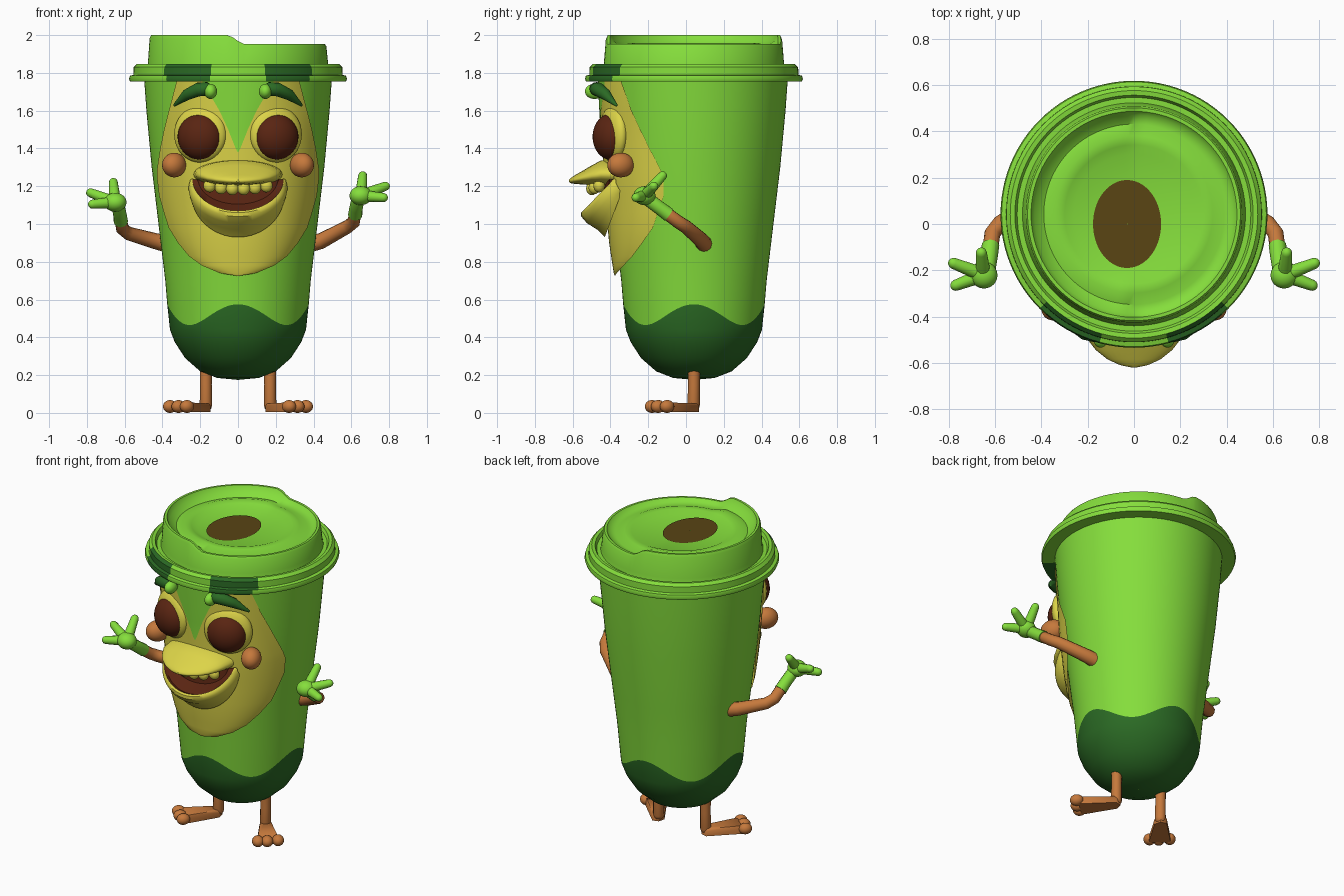
import bpy, bmesh, math
from mathutils import Vector, Matrix

if "Cube" in bpy.data.objects:
    bpy.data.objects.remove(bpy.data.objects["Cube"])

def mat(name, c):
    m = bpy.data.materials.new(name)
    m.diffuse_color = (*c, 1)
    m.use_nodes = True
    m.node_tree.nodes["Principled BSDF"].inputs["Base Color"].default_value = m.diffuse_color
    return m

GREEN = mat("light_green", (0.235, 0.73, 0.045))
DARK = mat("dark_green", (0.024, 0.145, 0.018))
YELLOW = mat("yellow", (0.72, 0.66, 0.065))
ORANGE = mat("orange", (0.56, 0.19, 0.045))
BROWN = mat("dark_red_brown", (0.10, 0.018, 0.006))
COFFEE = mat("lid_brown", (0.10, 0.058, 0.007))
CY = 0.042  # cup axis in y

def finish(name, bm, mats, angle=40):
    bmesh.ops.remove_doubles(bm, verts=bm.verts, dist=1e-5)
    bmesh.ops.recalc_face_normals(bm, faces=bm.faces)
    me = bpy.data.meshes.new(name)
    bm.to_mesh(me)
    bm.free()
    for m in mats:
        me.materials.append(m)
    me.shade_smooth()
    me.set_sharp_from_angle(angle=math.radians(angle))
    ob = bpy.data.objects.new(name, me)
    bpy.context.collection.objects.link(ob)
    return ob

def loft(name, rows, mats, closed=False, caps=False, rule=None, angle=40):
    """Skin rows of points; rule(row, centre) gives the material index."""
    bm = bmesh.new()
    vs = [[bm.verts.new(p) for p in r] for r in rows]
    n = len(rows[0])
    for i in range(len(rows) - 1):
        for j in range(n if closed else n - 1):
            k = (j + 1) % n
            f = bm.faces.new((vs[i][j], vs[i][k], vs[i + 1][k], vs[i + 1][j]))
            if rule:
                f.material_index = rule(i, f.calc_center_median())
    if caps:
        bm.faces.new(vs[0])
        bm.faces.new(vs[-1])
    return finish(name, bm, mats, angle)

def ball(name, loc, scale, m, rz=0):
    bm = bmesh.new()
    mx = Matrix.Translation(loc) @ Matrix.Rotation(rz, 4, 'Z') @ Matrix.Diagonal((*scale, 1))
    bmesh.ops.create_uvsphere(bm, u_segments=32, v_segments=20, radius=1, matrix=mx)
    return finish(name, bm, [m], 80)

def tube(name, pts, radii, m):
    """Tube through points with a rounded far end."""
    pts = [Vector(p) for p in pts]
    d, r, radii = (pts[-1] - pts[-2]).normalized(), radii[-1], list(radii)
    end = pts[-1]
    for a in (30, 55, 75, 88):
        pts.append(end + d * r * math.sin(math.radians(a)))
        radii.append(r * math.cos(math.radians(a)))
    cu = bpy.data.curves.new(name, 'CURVE')
    cu.dimensions, cu.bevel_depth, cu.bevel_resolution, cu.use_fill_caps = '3D', 1, 4, True
    sp = cu.splines.new('POLY')
    sp.points.add(len(pts) - 1)
    for q, p, rad in zip(sp.points, pts, radii):
        q.co, q.radius = (*p, 1), rad
    tmp = bpy.data.objects.new(name + "_path", cu)
    bpy.context.collection.objects.link(tmp)
    bpy.context.view_layer.update()
    bm = bmesh.new()
    bm.from_mesh(tmp.evaluated_get(bpy.context.evaluated_depsgraph_get()).to_mesh())
    bpy.data.objects.remove(tmp)
    return finish(name, bm, [m], 60)

# cup body with a wavy dark base
PROFILE = [(0.002, .175), (.11, .185), (.2, .22), (.28, .29), (.335, .375), (.36, .44),
           (.37, .52), (.385, .7), (.415, .95), (.457, 1.3), (.485, 1.6), (.497, 1.77)]

def body_r(z):
    for (r0, z0), (r1, z1) in zip(PROFILE, PROFILE[1:]):
        if z <= z1:
            return r0 + (r1 - r0) * (z - z0) / (z1 - z0)
    return PROFILE[-1][0]

N = 96
ANG = [2 * math.pi * j / N for j in range(N)]
rows = []
for i, (r, z) in enumerate(PROFILE):
    row = []
    for a in ANG:
        zz = z + .055 * math.cos(4 * a) if i == 6 else z
        rr = body_r(zz) if i == 6 else r
        row.append((rr * math.cos(a), CY + rr * math.sin(a), zz))
    rows.append(row)
loft("cup_body", rows, [GREEN, DARK], True, True, lambda i, c: 1 if i < 6 else 0)

# lid: brim, wall and dished top, higher on the left
LID = [(.49, 1.755, 0), (.572, 1.755, 0), (.577, 1.768, 0), (.572, 1.785, 0), (.553, 1.79, 0),
       (.552, 1.83, 0), (.535, 1.847, 0), (.515, 1.845, 0), (.505, 1.825, 0), (.482, 1.825, 0),
       (.477, 1.85, 0), (.468, 1.94, .9), (.46, 1.952, 1), (.445, 1.952, 1), (.43, 1.935, .7),
       (.39, 1.925, .4), (.34, 1.945, .3), (.3, 1.945, .1), (.26, 1.93, 0), (.004, 1.93, 0)]
rows = []
for r, z, k in LID:
    row = []
    for a in ANG:
        x = r * math.cos(a)
        t = min(1, max(0, (.04 - x) / .1))
        row.append((x, CY + r * math.sin(a), z + .048 * k * t * t * (3 - 2 * t)))
    rows.append(row)
loft("lid", rows, [GREEN, DARK], True, False,
     lambda i, c: 1 if i < 6 and c.y < 0 and .14 < abs(c.x) < .385 else 0)
# drink opening on the lid
loft("lid_opening", [[(-.03 + k * .147 * math.cos(a), k * .19 * math.sin(a), 1.935) for a in ANG]
                     for k in (1, .01)], [COFFEE], True)

# face mask and forehead wedge laid over the cup
def patch(name, spec, m, steps=28):
    rows = []
    for z, w, edge, bulge in spec:
        r, row = body_r(z), []
        for j in range(steps + 1):
            t = 2 * j / steps - 1
            a = math.asin(max(-1, min(1, t * w / r)))
            R = r + edge + bulge * (1 - t ** 4)
            row.append((R * math.sin(a), CY - R * math.cos(a), z))
        rows.append(row)
    return loft(name, rows, [m])

patch("face_mask", [(.725, .004, .03, 0), (.74, .09, .03, .005), (.78, .18, .024, .012), (.83, .25, .016, .022),
                    (.9, .31, .01, .03), (.98, .36, .008, .03), (1.06, .385, .008, .026), (1.15, .41, .008, .022),
                    (1.25, .422, .008, .018), (1.3, .42, .008, .014), (1.4, .405, .008, .01),
                    (1.5, .385, .008, .006), (1.6, .36, .008, .003), (1.755, .32, .008, 0)], YELLOW)
patch("forehead_wedge", [(1.38, .002, .024, 0), (1.4, .012, .022, 0), (1.5, .05, .019, 0),
                         (1.6, .095, .016, 0), (1.755, .185, .013, 0)], GREEN, 14)

# upper beak: lofted ellipses
rows = []
for y, w, zc, h in [(-.38, .235, 1.268, .075), (-.45, .225, 1.268, .068), (-.5, .2, 1.258, .052),
                    (-.545, .165, 1.246, .037), (-.585, .115, 1.236, .024), (-.61, .06, 1.23, .014),
                    (-.62, .012, 1.228, .005)]:
    rows.append([(w * math.cos(a), y, zc + h * math.sin(a) - .1 * (w * math.cos(a)) ** 2) for a in ANG[::3]])
loft("upper_beak", rows, [YELLOW], True, True)

# lower beak: bowl outside in yellow, mouth inside in brown
rows = []
for w, y0, dy, z0, dz in [(.22, -.40, .03, 1.24, .02), (.21, -.40, .05, 1.235, .13), (.23, -.39, .13, 1.235, .175),
                          (.242, -.38, .165, 1.24, .17), (.252, -.37, .185, 1.235, .175),
                          (.258, -.37, .185, 1.215, .175), (.262, -.36, .165, 1.195, .19),
                          (.258, -.35, .12, 1.18, .21), (.25, -.34, .09, 1.17, .24)]:
    row = []
    for j in range(33):
        a = math.pi * (j / 32 - .5)
        row.append((w * math.sin(a), y0 - dy * math.cos(a), z0 - dz * math.cos(a)))
    rows.append(row)
loft("lower_beak", rows, [YELLOW, BROWN], rule=lambda i, c: 1 if i < 3 else 0)

# teeth
for j in range(6):
    x = -.15 + .06 * j
    ball("tooth", (x, -.5 + 1.8 * x * x, 1.187 + .7 * x * x), (.033, .03, .035), YELLOW)

for s, side in ((1, "right"), (-1, "left")):
    P = lambda x, y, z: (s * x, y, z)
    # eyes, cheeks and brows
    ball(side + "_eye_socket", P(.2, -.385, 1.475), (.147, .06, .15), YELLOW, s * .38)
    ball(side + "_eye", P(.2, -.397, 1.462), (.122, .095, .122), BROWN, s * .3)
    ball(side + "_cheek", P(.338, -.345, 1.312), (.06, .075, .065), ORANGE, s * .5)
    tube(side + "_brow", [P(.13, -.46, 1.695), P(.17, -.475, 1.715), P(.21, -.465, 1.712), P(.27, -.425, 1.685),
                          P(.335, -.37, 1.63)], [.03, .037, .037, .03, .008], DARK)
    ball(side + "_brow_end", P(.145, -.485, 1.702), (.034, .05, .04), GREEN)

    # arm and three-fingered hand, left one a little lower
    dz = 0 if s > 0 else -.035
    Q = lambda x, y, z: (s * x, y, z + dz)
    tube(side + "_arm", [P(.38, .095, .895), P(.44, .085, .91), Q(.58, .0, .985), Q(.612, -.04, 1.01),
                         Q(.62, -.1, 1.055)], [.045, .042, .036, .035, .034], ORANGE)
    tube(side + "_forearm", [Q(.62, -.09, 1.048), Q(.625, -.14, 1.085), Q(.635, -.2, 1.13)],
         [.038, .036, .036], GREEN)
    ball(side + "_palm", Q(.65, -.22, 1.15), (.06, .058, .05), GREEN, s * .5)
    for tip in ((.66, -.125, 1.255), (.78, -.17, 1.2), (.77, -.265, 1.14)):
        tube(side + "_finger", [Q(.65, -.22, 1.15), Q(*tip)], [.032, .024], GREEN)

    # leg and foot
    tube(side + "_leg", [P(.17, .042, .26), P(.17, .042, .15), P(.17, .04, .04)], [.033, .031, .033], ORANGE)
    bm = bmesh.new()
    for x, y, h in [(.145, .015, .05), (.155, .06, .05), (.195, .07, .05), (.355, -.085, .055), (.26, -.175, .055)]:
        for z, k in ((.004, 1), (h * .7, 1), (h, .9)):
            bm.verts.new(P(.24 + (x - .24) * k, -.05 + (y + .05) * k, z))
    bmesh.ops.convex_hull(bm, input=bm.verts)
    finish(side + "_foot", bm, [ORANGE], 60)
    for k in (-1, 0, 1):
        ball(side + "_toe", P(.315 + .045 * k, -.14 + .04 * k - .008 * (k == 0), .034), (.035, .04, .034), ORANGE, s * .7)
